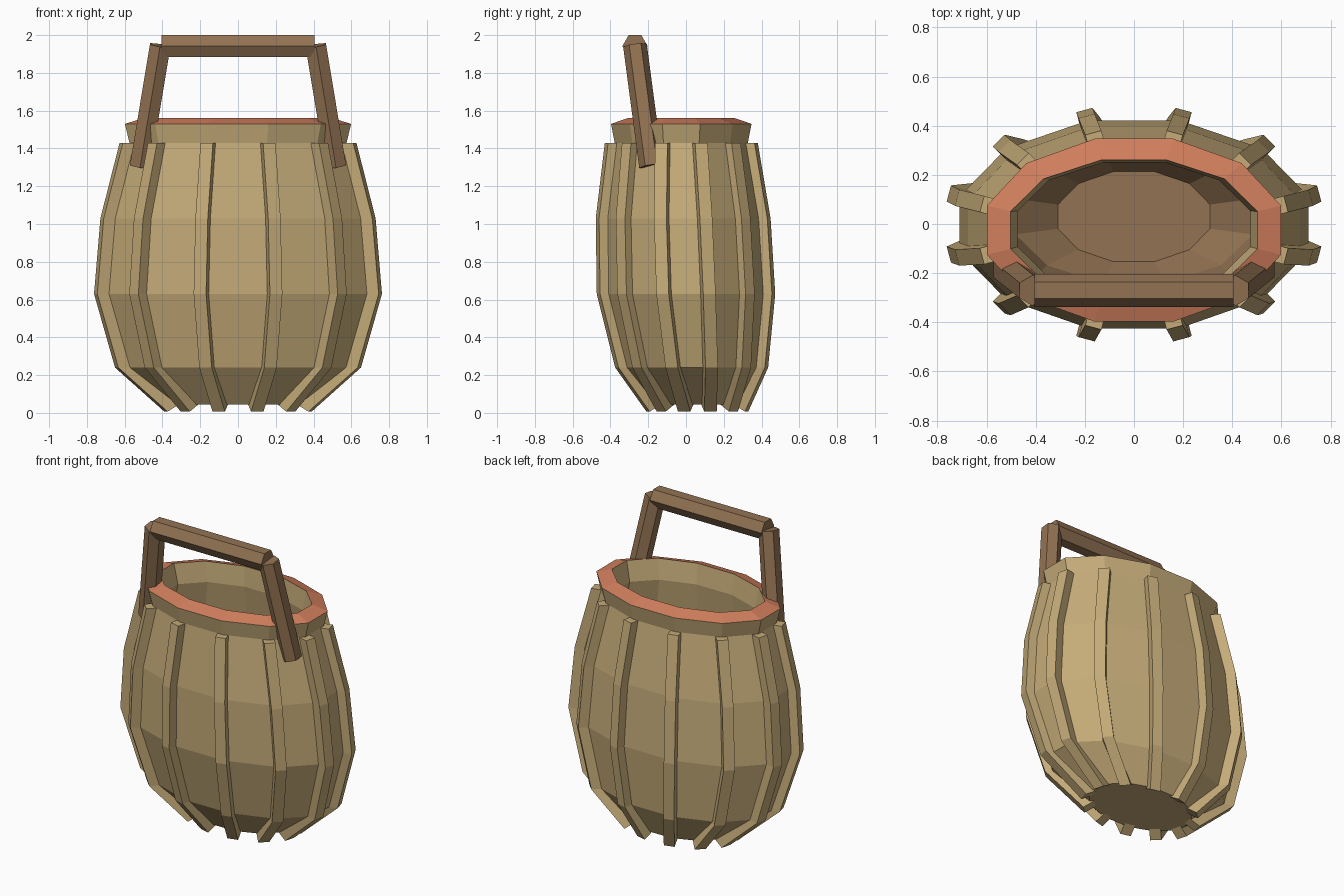
import bpy, bmesh, math
from mathutils import Vector

cube = bpy.data.objects.get("Cube")
if cube:
    bpy.data.objects.remove(cube, do_unlink=True)


def material(name, rgb):
    m = bpy.data.materials.new(name)
    m.use_nodes = True
    m.diffuse_color = (*rgb, 1)
    m.node_tree.nodes["Principled BSDF"].inputs["Base Color"].default_value = (*rgb, 1)
    return m


TAN = material("tan wood", (0.56, 0.41, 0.19))
CLAY = material("clay rim", (0.64, 0.21, 0.11))
BROWN = material("brown wood", (0.29, 0.17, 0.086))

SIDES = 12
ANGLES = [math.radians(15 + 30 * i) for i in range(SIDES)]


def finish(name, bm, mats):
    bmesh.ops.recalc_face_normals(bm, faces=bm.faces)
    me = bpy.data.meshes.new(name)
    bm.to_mesh(me)
    bm.free()
    for m in mats:
        me.materials.append(m)
    ob = bpy.data.objects.new(name, me)
    bpy.context.collection.objects.link(ob)
    return ob


def ring_point(ring, t):
    z, a, b, cy = ring
    return Vector((a * math.cos(t), cy + b * math.sin(t), z))


# Rings as height, half width, half depth, depth offset
outer = [(0.045, 0.36, 0.235, 0.06), (0.24, 0.62, 0.365, 0.03),
         (0.63, 0.735, 0.435, 0.0), (1.03, 0.70, 0.425, -0.015),
         (1.43, 0.595, 0.365, -0.025)]
lip = [(1.53, 0.62, 0.385, -0.025), (1.56, 0.52, 0.295, -0.025)]
inner = [(1.43, 0.49, 0.28, -0.02), (1.03, 0.58, 0.34, -0.01),
         (0.63, 0.61, 0.35, 0.0), (0.25, 0.50, 0.28, 0.03),
         (0.1, 0.32, 0.19, 0.03)]

# Barrel shell with rim and hollow inside
bm = bmesh.new()
rings = outer + lip + inner
loops = [[bm.verts.new(ring_point(r, t)) for t in ANGLES] for r in rings]
rim_step = len(outer)
floor_step = len(rings) - 3
for k in range(len(loops) - 1):
    for i in range(SIDES):
        j = (i + 1) % SIDES
        f = bm.faces.new((loops[k][i], loops[k][j], loops[k + 1][j], loops[k + 1][i]))
        f.material_index = 1 if k == rim_step else 2 if k >= floor_step else 0
bm.faces.new(loops[0])
bm.faces.new(loops[-1]).material_index = 2
finish("barrel", bm, [TAN, CLAY, BROWN])

# Raised ribs along every corner of the barrel
bm = bmesh.new()
for t in ANGLES:
    out = Vector((math.cos(t), math.sin(t), 0))
    side = Vector((-math.sin(t), math.cos(t), 0)) * 0.034
    sections = []
    for k, ring in enumerate(outer):
        p = ring_point(ring, t)
        push = out * 0.045
        if k == 0:
            push = out * 0.035 + Vector((0, 0, -0.038))
        back = p - out * 0.03
        sections.append([bm.verts.new(v) for v in
                         (back - side, p + push - side, p + push + side, back + side)])
    for lo, hi in zip(sections, sections[1:]):
        for i in range(4):
            j = (i + 1) % 4
            bm.faces.new((lo[i], lo[j], hi[j], hi[i]))
    bm.faces.new(sections[0])
    bm.faces.new(sections[-1])
finish("ribs", bm, [TAN])


# Six-sided handle beams
def beam(name, start, end, radius):
    start, end = Vector(start), Vector(end)
    axis = (end - start).normalized()
    u = Vector((0, 1, 0))
    u = (u - axis * u.dot(axis)).normalized()
    w = axis.cross(u)
    bm = bmesh.new()
    ends = []
    for c in (start, end):
        ends.append([bm.verts.new(c + (u * math.cos(a) + w * math.sin(a)) * radius)
                     for a in (math.pi / 3 * i for i in range(6))])
    for i in range(6):
        j = (i + 1) % 6
        bm.faces.new((ends[0][i], ends[0][j], ends[1][j], ends[1][i]))
    for e in ends:
        bm.faces.new(e)
    finish(name, bm, [BROWN])


beam("handle_bar", (-0.405, -0.27, 1.942), (0.405, -0.27, 1.942), 0.067)
for name, s in (("handle_leg_left", 1), ("handle_leg_right", -1)):
    beam(name, (s * 0.412, -0.27, 1.945), (s * 0.518, -0.185, 1.305), 0.063)
